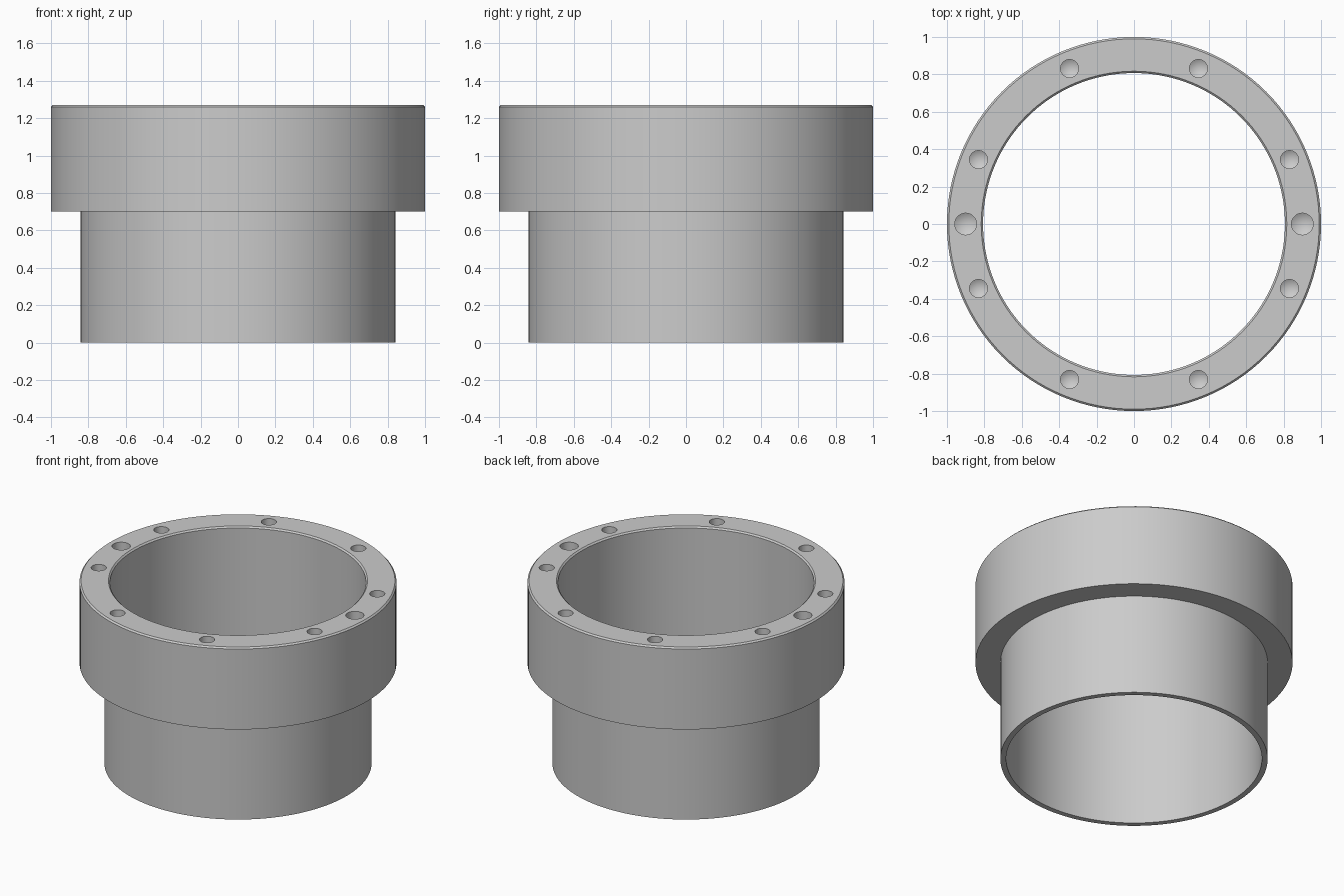
import bpy
import bmesh
from math import cos, sin, radians, tau

cube = bpy.data.objects.get("Cube")
if cube:
    bpy.data.objects.remove(cube, do_unlink=True)

HEIGHT = 1.27
STEP = 0.70
CHAMFER = 0.01
BOLT_CIRCLE = 0.90

grey = bpy.data.materials.new("plain grey")
grey.use_nodes = True
colour = (0.6, 0.6, 0.6, 1)
grey.diffuse_color = colour
grey.node_tree.nodes["Principled BSDF"].inputs["Base Color"].default_value = colour


def revolve(bm, profile, sides, closed, centre=(0, 0)):
    """Turn an (r, z) profile about a vertical axis; r = 0 becomes a pole."""
    rings = []
    for r, z in profile:
        if r == 0:
            rings.append([bm.verts.new((centre[0], centre[1], z))] * sides)
        else:
            rings.append([bm.verts.new((centre[0] + r * cos(tau * i / sides),
                                        centre[1] + r * sin(tau * i / sides), z))
                          for i in range(sides)])
    pairs = list(zip(rings, rings[1:]))
    if closed:
        pairs.append((rings[-1], rings[0]))
    for a, b in pairs:
        for i in range(sides):
            j = (i + 1) % sides
            corners = list(dict.fromkeys((a[i], a[j], b[j], b[i])))
            bm.faces.new(corners)


def finish(name, bm):
    bmesh.ops.recalc_face_normals(bm, faces=bm.faces)
    mesh = bpy.data.meshes.new(name)
    bm.to_mesh(mesh)
    bm.free()
    mesh.materials.append(grey)
    obj = bpy.data.objects.new(name, mesh)
    bpy.context.collection.objects.link(obj)
    return obj


# Stepped sleeve: thin lower tube, wide upper collar, chamfered rims
bm = bmesh.new()
revolve(bm, [
    (0.807, 0), (0.843, 0), (0.843, STEP), (1, STEP),
    (1, HEIGHT - CHAMFER), (1 - CHAMFER, HEIGHT),
    (0.807 + CHAMFER, HEIGHT), (0.807, HEIGHT - CHAMFER),
], 128, True)
sleeve = finish("flanged_sleeve", bm)

# Drilled blind holes with conical tips: eight screw holes, two dowel holes
holes = [(22.5 + 45 * i, 0.048, 0.25) for i in range(8)]
holes += [(0, 0.058, 0.25), (180, 0.058, 0.25)]
bm = bmesh.new()
for angle, radius, depth in holes:
    a = radians(angle)
    floor = HEIGHT - depth
    revolve(bm, [(0, HEIGHT + 0.1), (radius, HEIGHT + 0.1),
                 (radius, floor), (0, floor - 0.6 * radius)],
            32, False, (BOLT_CIRCLE * cos(a), BOLT_CIRCLE * sin(a)))
drills = finish("hole_cutter", bm)
drills.hide_render = True

cut = sleeve.modifiers.new("holes", "BOOLEAN")
cut.operation = "DIFFERENCE"
cut.solver = "EXACT"
cut.object = drills

bpy.ops.object.select_all(action="DESELECT")
sleeve.select_set(True)
bpy.context.view_layer.objects.active = sleeve
bpy.ops.object.modifier_apply(modifier=cut.name)
bpy.data.objects.remove(drills, do_unlink=True)
bpy.ops.object.shade_smooth_by_angle(angle=radians(25))
